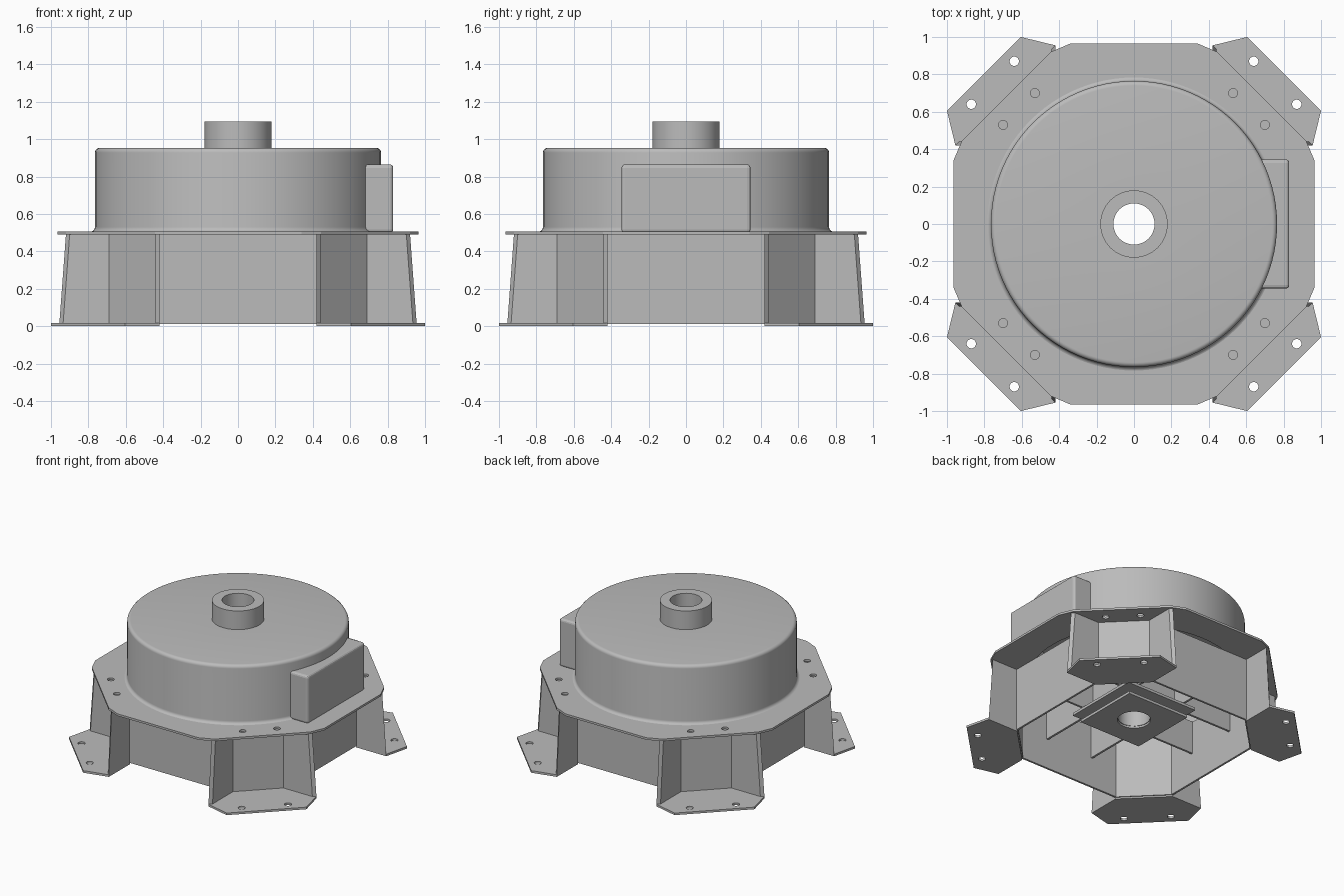
import bpy, bmesh, math
from math import sin, cos, pi

if "Cube" in bpy.data.objects:
    bpy.data.objects.remove(bpy.data.objects["Cube"])

grey = bpy.data.materials.new("plain_grey")
grey.use_nodes = True
colour = (0.5, 0.5, 0.5, 1)
grey.diffuse_color = colour
grey.node_tree.nodes["Principled BSDF"].inputs["Base Color"].default_value = colour


def add_object(name, mesh, smooth=False):
    obj = bpy.data.objects.new(name, mesh)
    bpy.context.collection.objects.link(obj)
    mesh.materials.clear()
    mesh.materials.append(grey)
    if smooth:
        bpy.ops.object.select_all(action='DESELECT')
        obj.select_set(True)
        bpy.context.view_layer.objects.active = obj
        bpy.ops.object.shade_smooth_by_angle(angle=math.radians(35))
    return obj


def circle(r, x=0, y=0, n=24):
    return [(x + r * cos(2 * pi * i / n), y + r * sin(2 * pi * i / n)) for i in range(n)]


def plate(name, loops, z0, z1):
    """Flat sheet from an outline and any number of hole loops."""
    curve = bpy.data.curves.new(name + "_outline", 'CURVE')
    curve.dimensions = '2D'
    curve.fill_mode = 'BOTH'
    curve.extrude = (z1 - z0) / 2
    for loop in loops:
        spline = curve.splines.new('POLY')
        spline.points.add(len(loop) - 1)
        for point, (x, y) in zip(spline.points, loop):
            point.co = (x, y, 0, 1)
        spline.use_cyclic_u = True
    temp = bpy.data.objects.new(name + "_temp", curve)
    bpy.context.collection.objects.link(temp)
    bpy.context.view_layer.update()
    deps = bpy.context.evaluated_depsgraph_get()
    mesh = bpy.data.meshes.new_from_object(temp.evaluated_get(deps))
    bpy.data.objects.remove(temp)
    bm = bmesh.new()
    bm.from_mesh(mesh)
    bmesh.ops.remove_doubles(bm, verts=bm.verts, dist=0.0001)
    bmesh.ops.translate(bm, verts=bm.verts, vec=(0, 0, (z0 + z1) / 2))
    bmesh.ops.recalc_face_normals(bm, faces=bm.faces)
    for face in bm.faces:
        face.smooth = False
    bm.to_mesh(mesh)
    bm.free()
    return add_object(name, mesh)


def loft(name, rings, closed=False, smooth=False):
    """Skin between rings of equal length; cap the ends unless closed."""
    bm = bmesh.new()
    rows = [[bm.verts.new(p) for p in ring] for ring in rings]
    n = len(rows[0])
    for k in range(len(rows) if closed else len(rows) - 1):
        a, b = rows[k], rows[(k + 1) % len(rows)]
        for i in range(n):
            j = (i + 1) % n
            bm.faces.new((a[i], a[j], b[j], b[i]))
    if not closed:
        bm.faces.new(rows[0])
        bm.faces.new(rows[-1])
    bmesh.ops.recalc_face_normals(bm, faces=bm.faces)
    mesh = bpy.data.meshes.new(name)
    bm.to_mesh(mesh)
    bm.free()
    return add_object(name, mesh, smooth)


def lathe(name, profile, n=96):
    rings = [[(x, y, z) for x, y in circle(r, n=n)] for r, z in profile]
    return loft(name, rings, closed=True, smooth=True)


def prism(name, bottom, top, z0, z1):
    return loft(name, [[(x, y, z0) for x, y in bottom], [(x, y, z1) for x, y in top]])


def octagon(*corner):
    """Repeat the points of the +x +y corner around all four corners."""
    pts = list(corner)
    out = []
    for _ in range(4):
        out += pts
        pts = [(-y, x) for x, y in pts]
    return out


def mirror(obj):
    mod = obj.modifiers.new("four_corners", 'MIRROR')
    mod.use_axis = (True, True, False)


def square(h):
    return octagon((h, h))


# Drum cover with rounded rim and a small fillet at its foot
rim, base = [], []
for i in range(6):
    a = i * pi / 10
    rim.append((0.74 + 0.025 * cos(a), 0.928 + 0.025 * sin(a)))
    base.append((0.79 - 0.025 * sin(a), 0.53 - 0.025 * cos(a)))
lathe("drum_cover", base + rim + [(0.12, 0.953), (0.12, 0.925), (0.735, 0.925), (0.735, 0.505)])

# Hollow hub running through the drum to the lower bearing
lathe("hub_tube", [(0.18, 0.18), (0.18, 1.095), (0.11, 1.095), (0.11, 0.18)], 64)

# Side box whose back follows the drum
half = math.asin(0.345 / 0.74)
arc = [(0.74 * cos(a), 0.74 * sin(a)) for a in [half * (1 - i / 8) for i in range(17)]]
box_plan = arc + [(0.83, -0.345), (0.83, 0.345)]
box = prism("side_box", box_plan, box_plan, 0.5, 0.865)
bevel = box.modifiers.new("rounded_edges", 'BEVEL')
bevel.width = 0.018
bevel.segments = 3
bevel.limit_method = 'ANGLE'
bevel.angle_limit = math.radians(50)

# Mounting flange with bolt holes and the opening under the drum
flange_holes = [circle(0.024, sx * x, sy * y) for x, y in ((0.7, 0.53), (0.53, 0.7))
                for sx in (1, -1) for sy in (1, -1)]
flange = octagon((0.965, 0.34), (0.92, 0.445), (0.445, 0.92), (0.34, 0.965))
plate("mounting_flange", [flange, circle(0.735, n=96)] + flange_holes, 0.49, 0.506)

# Eight-sided skirt wall
plate("skirt_wall", [octagon((0.705, 0.425), (0.425, 0.705)),
                     octagon((0.69, 0.419), (0.419, 0.69))], 0.012, 0.49)

# Corner feet
foot = [(0.7, 0.42), (0.955, 0.42), (1.0, 0.605), (0.605, 1.0), (0.42, 0.955), (0.42, 0.7)]
mirror(plate("corner_foot", [foot, circle(0.025, 0.87, 0.64), circle(0.025, 0.64, 0.87)], 0, 0.016))

# Tapered gussets on both sides of each foot
low = [(0.69, 0.42), (0.955, 0.42), (0.935, 0.44), (0.69, 0.44)]
high = [(0.69, 0.42), (0.92, 0.42), (0.9, 0.44), (0.69, 0.44)]
mirror(prism("foot_gusset_side", low, high, 0.016, 0.49))
mirror(prism("foot_gusset_end", [(y, x) for x, y in low], [(y, x) for x, y in high], 0.016, 0.49))

# Crossed support ribs under the drum
for axis in "xy":
    for s in (1, -1):
        rib = [(-0.695, s * 0.2 - 0.008), (0.695, s * 0.2 - 0.008),
               (0.695, s * 0.2 + 0.008), (-0.695, s * 0.2 + 0.008)]
        if axis == "y":
            rib = [(y, x) for x, y in rib]
        prism("support_rib_" + axis, rib, rib, 0.24, 0.49)

# Lower bearing plates
plate("bearing_upper_plate", [square(0.3), circle(0.115)], 0.22, 0.24)
plate("bearing_lower_plate", [square(0.26), circle(0.115)], 0.165, 0.185)
